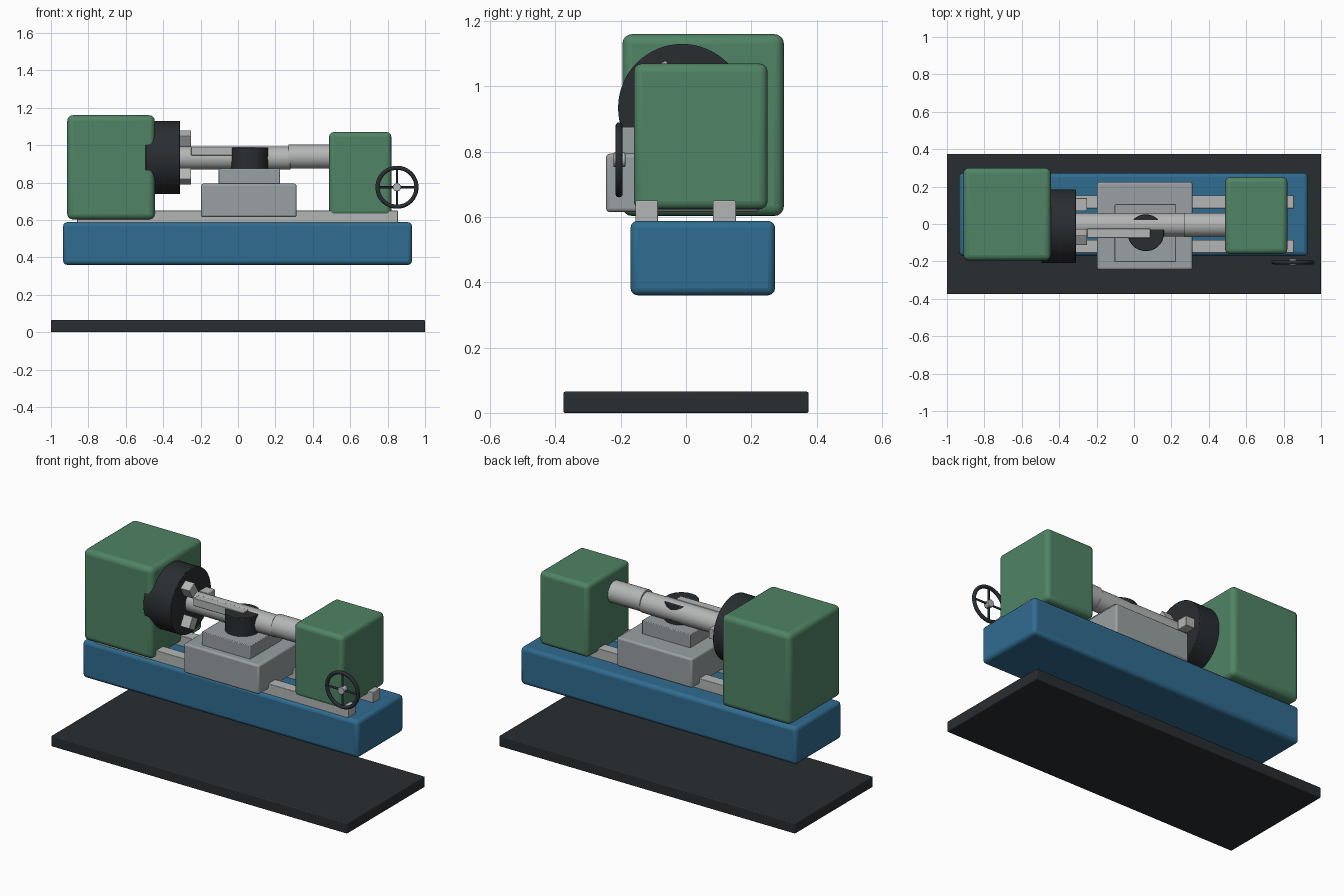
import bpy
from math import pi, cos, sin, radians

if "Cube" in bpy.data.objects:
    bpy.data.objects.remove(bpy.data.objects["Cube"])


def material(name, rgb):
    m = bpy.data.materials.new(name)
    m.diffuse_color = (*rgb, 1)
    m.use_nodes = True
    m.node_tree.nodes["Principled BSDF"].inputs["Base Color"].default_value = m.diffuse_color
    return m


GREEN = material("green paint", (0.08, 0.23, 0.13))
BLUE = material("blue paint", (0.03, 0.15, 0.28))
DARK = material("dark metal", (0.022, 0.027, 0.031))
STEEL = material("steel", (0.45, 0.47, 0.46))
CAST = material("cast grey", (0.32, 0.35, 0.36))


def finish(name, mat, bevel=0, segments=3):
    o = bpy.context.object
    o.name = name
    o.data.materials.append(mat)
    if bevel:
        b = o.modifiers.new("bevel", 'BEVEL')
        b.width, b.segments, b.limit_method = bevel, segments, 'ANGLE'
    bpy.ops.object.shade_smooth_by_angle(angle=radians(35))
    return o


def box(name, x, y, z, mat, bevel=0.005, segments=3):
    """Box from (min, max) ranges with rounded edges."""
    bpy.ops.mesh.primitive_cube_add(
        size=1, location=[sum(r) / 2 for r in (x, y, z)])
    bpy.context.object.scale = [r[1] - r[0] for r in (x, y, z)]
    bpy.ops.object.transform_apply(location=False, rotation=False, scale=True)
    return finish(name, mat, bevel, segments)


def cylinder(name, center, radius, length, axis, mat, bevel=0, verts=48):
    rot = {'x': (0, pi / 2, 0), 'y': (pi / 2, 0, 0), 'z': (0, 0, 0)}[axis]
    bpy.ops.mesh.primitive_cylinder_add(
        vertices=verts, radius=radius, depth=length, location=center, rotation=rot)
    return finish(name, mat, bevel, 2)


# floor plate, bed and slide rails
box("base_plate", (-1, 1), (-0.375, 0.375), (0, 0.065), DARK)
box("bed", (-0.935, 0.93), (-0.17, 0.273), (0.36, 0.588), BLUE, 0.022)
for side, y in (("front", -0.12), ("back", 0.118)):
    box(side + "_rail", (-0.86, 0.855), (y - 0.035, y + 0.035), (0.58, 0.65), STEEL, 0.003, 2)

# headstock and tailstock housings
box("headstock", (-0.913, -0.445), (-0.195, 0.30), (0.603, 1.16), GREEN, 0.03, 4)
box("tailstock", (0.487, 0.82), (-0.16, 0.25), (0.623, 1.07), GREEN, 0.026, 4)

# chuck with three jaws
AY, AZ = -0.012, 0.934
cylinder("chuck", (-0.4025, AY, AZ), 0.196, 0.185, 'x', DARK, 0.004, 64)
for i in range(3):
    a = i * 2 * pi / 3
    jaw = box(f"chuck_jaw_{i + 1}", (-0.33, -0.25), (-0.035, 0.035),
              (-0.03, 0.03), STEEL, 0.003, 2)
    jaw.location = (-0.29, AY + 0.116 * cos(a), AZ + 0.116 * sin(a))
    jaw.rotation_euler = (a, 0, 0)

# workpiece and tailstock quill
cylinder("workpiece", (-0.02, AY + 0.008, 0.931), 0.062, 0.60, 'x', STEEL, 0.002)
cylinder("quill", (0.39, AY + 0.007, 0.939), 0.065, 0.24, 'x', STEEL, 0.002)

# saddle, cross slide, tool post and tool
box("saddle", (-0.197, 0.313), (-0.245, 0.224), (0.615, 0.794), CAST, 0.012)
box("cross_slide", (-0.103, 0.224), (-0.203, 0.106), (0.78, 0.875), CAST, 0.004, 2)
cylinder("tool_post", (0.063, -0.047, 0.93), 0.098, 0.114, 'z', DARK, 0.003)
box("cutting_tool", (-0.25, 0.087), (-0.075, -0.025), (0.945, 0.992), STEEL, 0.003, 2)

# handwheel: rim, crossed spokes and hub
WX, WY, WZ = 0.85, -0.205, 0.775
bpy.ops.mesh.primitive_torus_add(
    major_segments=48, minor_segments=12, major_radius=0.104, minor_radius=0.011,
    location=(WX, WY, WZ), rotation=(pi / 2, 0, 0))
finish("handwheel_rim", DARK)
cylinder("handwheel_spoke_horizontal", (WX, WY, WZ), 0.006, 0.206, 'x', DARK, verts=12)
cylinder("handwheel_spoke_vertical", (WX, WY, WZ), 0.006, 0.206, 'z', DARK, verts=12)
cylinder("handwheel_hub", (WX, -0.204, WZ), 0.022, 0.036, 'y', STEEL, 0.002, 24)
